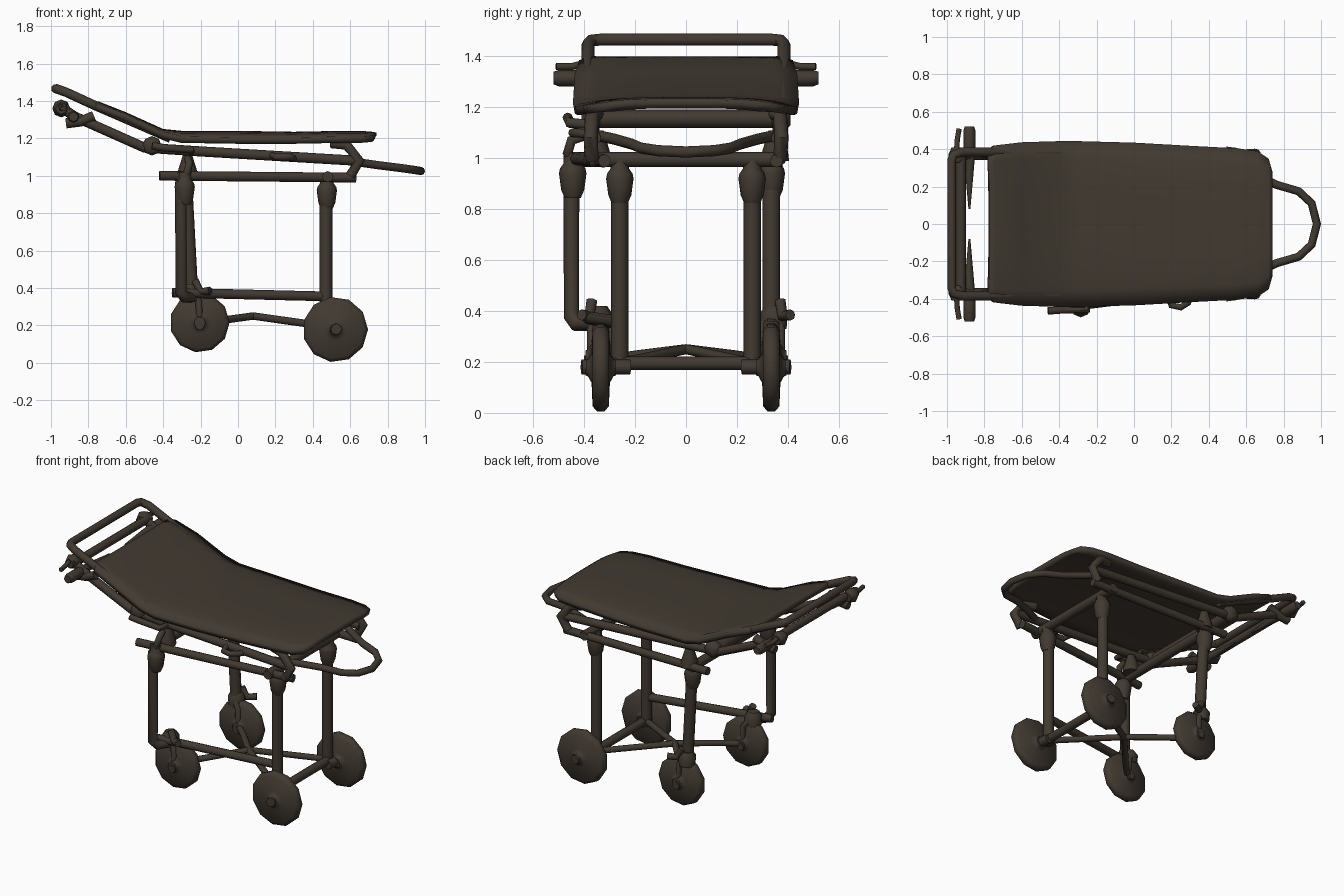
import bpy, bmesh, math
from mathutils import Vector

cube = bpy.data.objects.get("Cube")
if cube:
    bpy.data.objects.remove(cube, do_unlink=True)

brown = bpy.data.materials.new("dark brown")
brown.use_nodes = True
COLOUR = (0.054, 0.042, 0.031, 1)
brown.diffuse_color = COLOUR
shader = next(n for n in brown.node_tree.nodes if n.type == 'BSDF_PRINCIPLED')
shader.inputs["Base Color"].default_value = COLOUR
shader.inputs["Roughness"].default_value = 0.8


def finish(name, mesh, angle=50):
    """Link a mesh as a smooth shaded brown part."""
    obj = bpy.data.objects.new(name, mesh)
    bpy.context.scene.collection.objects.link(obj)
    mesh.materials.clear()
    mesh.materials.append(brown)
    bpy.ops.object.select_all(action='DESELECT')
    obj.select_set(True)
    bpy.context.view_layer.objects.active = obj
    bpy.ops.object.shade_smooth_by_angle(angle=math.radians(angle))
    return obj


def tube(name, pts, r):
    """Sweep a round pipe along a path."""
    curve = bpy.data.curves.new(name, 'CURVE')
    curve.dimensions = '3D'
    curve.bevel_depth = r
    curve.bevel_resolution = 2
    curve.use_fill_caps = True
    line = curve.splines.new('POLY')
    line.points.add(len(pts) - 1)
    for p, co in zip(line.points, pts):
        p.co = (*co, 1)
    temp = bpy.data.objects.new(name + "_path", curve)
    bpy.context.scene.collection.objects.link(temp)
    bpy.context.view_layer.update()
    mesh = bpy.data.meshes.new_from_object(
        temp.evaluated_get(bpy.context.evaluated_depsgraph_get()))
    bpy.data.objects.remove(temp)
    return finish(name, mesh)


def lathe(name, profile, centre, axis, sides=8):
    """Stack rings of (offset, radius) along an axis."""
    bm = bmesh.new()
    turn = Vector((0, 0, 1)).rotation_difference(Vector(axis))
    rings = []
    for h, r in profile:
        rings.append([bm.verts.new(Vector(centre) + turn @ Vector(
            (r * math.cos(math.tau * i / sides), r * math.sin(math.tau * i / sides), h)))
            for i in range(sides)])
    for a, b in zip(rings, rings[1:]):
        for i in range(sides):
            j = (i + 1) % sides
            bm.faces.new((a[i], a[j], b[j], b[i]))
    bm.faces.new(rings[0][::-1])
    bm.faces.new(rings[-1])
    mesh = bpy.data.meshes.new(name)
    bm.to_mesh(mesh)
    bm.free()
    return finish(name, mesh)


# Mattress: x, half width, edge height, crown
stations = [(-.775, .385, 1.4, .0), (-.745, .42, 1.385, .012), (-.6, .437, 1.33, .01),
            (-.4, .443, 1.235, .015), (-.3, .443, 1.21, .03), (0, .435, 1.205, .035),
            (.3, .418, 1.205, .03), (.55, .405, 1.21, .03), (.66, .39, 1.21, .03),
            (.72, .35, 1.215, .02), (.74, .28, 1.215, .015)]
COLS = 10
bm = bmesh.new()
rows = []
for x, w, z, crown in stations:
    rows.append([bm.verts.new((x, w * t, z + crown * (1 - t ** 4)))
                 for t in (2 * i / COLS - 1 for i in range(COLS + 1))])
for a, b in zip(rows, rows[1:]):
    for i in range(COLS):
        bm.faces.new((a[i], b[i], b[i + 1], a[i + 1]))
mesh = bpy.data.meshes.new("mattress")
bm.to_mesh(mesh)
bm.free()
mattress = finish("mattress", mesh, 60)
solid = mattress.modifiers.new("thickness", 'SOLIDIFY')
solid.thickness = 0.035
solid.offset = -1

# Raised push handle running under both sides of the backrest
half = [(-.36, .38, 1.2), (-.77, .385, 1.378), (-.92, .385, 1.447), (-.965, .37, 1.463),
        (-.975, .34, 1.466)]
tube("push_handle", half + [(x, -y, z) for x, y, z in reversed(half)], .025)

# Cross bars and end loop
tube("head_cross_bar", [(-.925, -.4, 1.36), (-.925, .4, 1.36)], .026)
tube("back_hinge_bar", [(-.46, -.38, 1.155), (-.46, .38, 1.155)], .036)
tube("head_frame_bar", [(-.3, -.46, .995), (-.3, .38, .995)], .03)
tube("foot_frame_bar", [(.48, -.38, .995), (.48, .38, .995)], .03)
arm = [(.5, .35, 1.09), (.62, .28, 1.075), (.76, .21, 1.055), (.88, .175, 1.04), (.95, .11, 1.03)]
tube("foot_loop", arm + [(.978, 0, 1.025)] + [(x, -y, z) for x, y, z in reversed(arm)], .022)

cup = [(-.075, .032), (-.045, .045), (.02, .054), (.04, .05), (.06, .036), (.1, .036)]
for s, side in ((-1, "right"), (1, "left")):
    # Carrying rails below the mattress
    tube(side + "_bed_rail", [(-.96, s * .37, 1.375), (-.87, s * .37, 1.315), (-.5, s * .37, 1.15),
                              (-.2, s * .37, 1.13), (.64, s * .36, 1.08)], .027)
    lathe(side + "_hinge_knuckle", [(-.04, .03), (-.02, .052), (.02, .052), (.04, .03)],
          (-.46, s * .37, 1.16), (0, 1, 0))
    lathe(side + "_grip", [(0, .025), (.02, .032), (.13, .032), (.15, .025)],
          (-.88, s * .37, 1.315), (0, s, 0))
    lathe(side + "_grip_spike", [(0, .03), (.1, .022), (.29, .005)],
          (-.88, s * .37, 1.315), (0, -s, 0))
    tube(side + "_grip_bracket", [(-.92, s * .38, 1.28), (-.84, s * .38, 1.29),
                                  (-.77, s * .38, 1.32)], .027)
    tube(side + "_grip_lever", [(-.95, s * .37, 1.38), (-.945, s * .45, 1.36),
                                (-.935, s * .51, 1.36)], .014)
    lathe(side + "_grip_collar", [(-.04, .03), (0, .048), (.04, .03)],
          (-.945, s * .37, 1.36), (0, 1, 0))
    # Mattress support at the foot end
    tube(side + "_foot_support", [(.5, s * .35, 1.175), (.58, s * .37, 1.165), (.65, s * .375, 1.08),
                                  (.6, s * .37, 1.0)], .028)
    # Leg frame top
    ya, yb = (.37, .355) if s > 0 else (.45, .32)
    tube(side + "_frame_rail", [(-.42, s * ya, 1.0), (.63, s * yb, .99)], .026)
    # Foot end legs with collars
    tube(side + "_foot_leg", [(.47, s * .26, .17), (.47, s * .26, .95)], .034)
    lathe(side + "_foot_collar", cup, (.475, s * .26, .9), (0, 0, 1))
    tube(side + "_foot_axle", [(.5, s * .22, .18), (.525, s * .41, .18)], .03)
    # Seat brackets above the head legs
    lathe(side + "_head_bracket", [(0, .055), (.04, .05), (.12, .025)],
          (-.27, s * .35, .99), (0, 0, 1))

# Head end legs, one cranked outwards
tube("right_head_leg", [(-.305, -.45, .97), (-.305, -.45, .38), (-.285, -.43, .35),
                        (-.22, -.33, .355)], .031)
tube("left_head_leg", [(-.28, .335, .97), (-.245, .335, .32)], .035)
for side, y in (("right", -.445), ("left", .335)):
    lathe(side + "_head_collar", cup, (-.285, y, .92), (0, 0, 1))

# Lower braces
tube("side_brace", [(-.35, -.4, .375), (.47, -.26, .355)], .026)
tube("foot_brace", [(.48, -.3, .195), (.48, .3, .195)], .027)
for s, name in ((-1, "first"), (1, "second")):
    tube(name + "_diagonal_brace", [(.47, s * .26, .195), (.08, 0, .25), (-.1, -s * .2, .225),
                                    (-.2, -s * .3, .21)], .02)

# Wheels with hubs, forks and brake pedals
for s, side in ((-1, "right"), (1, "left")):
    for end, x, z, r in (("head", -.205, .215, .16), ("foot", .52, .178, .175)):
        rim = [(-.06, .03), (-.05, .035), (-.036, .06), (-.032, r * .88), (-.014, r)]
        lathe(f"{side}_{end}_wheel", rim + [(-h, q) for h, q in reversed(rim)],
              (x, s * .335, z), (0, 1, 0), 11)
    for off in (-.036, .036):
        tube(side + "_fork_blade", [(-.205, s * .335 + off, .2), (-.21, s * .335 + off, .33),
                                    (-.25, s * .335 + off * .4, .38)], .018)
    lathe(side + "_castor_head", [(-.04, .05), (.02, .055), (.05, .035)],
          (-.25, s * .345, .37), (0, 0, 1))
    tube(side + "_brake_pedal", [(-.15, s * .41, .385), (-.2, s * .38, .38),
                                 (-.23, s * .37, .44)], .022)
    tube(side + "_head_axle", [(-.205, s * .27, .2), (-.205, s * .4, .2)], .025)

# Release lever and hooks on the right side
tube("release_lever", [(-.46, -.465, 1.16), (-.4, -.46, 1.15), (-.25, -.46, 1.14),
                       (-.25, -.37, 1.13)], .02)
tube("head_hook", [(-.27, -.4, 1.09), (-.26, -.45, 1.07), (-.27, -.465, 1.02),
                   (-.3, -.44, .99)], .02)
tube("side_hook", [(.18, -.37, 1.11), (.2, -.435, 1.1), (.25, -.445, 1.1), (.29, -.42, 1.1),
                   (.3, -.37, 1.09)], .018)
